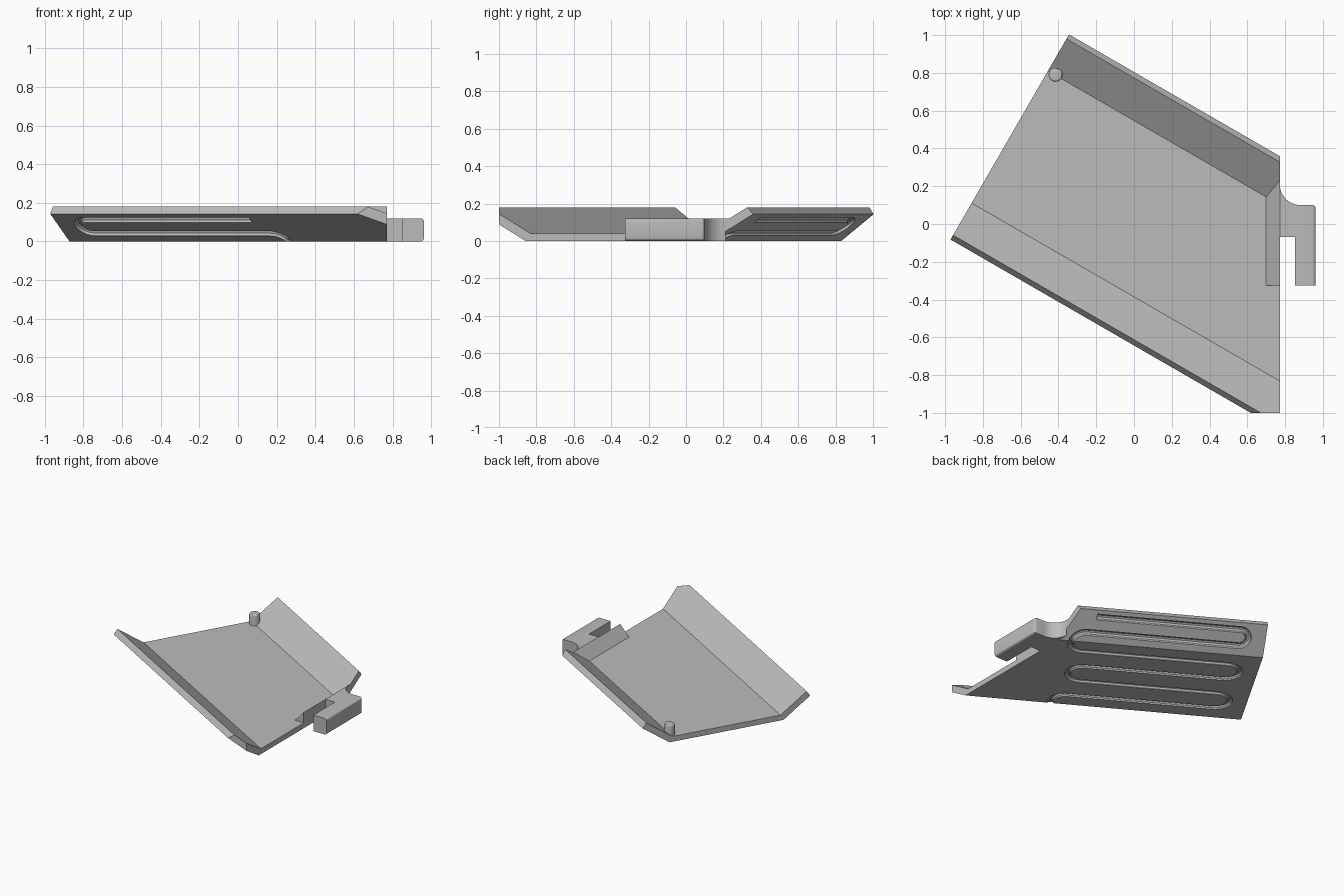
import bpy, bmesh, math
from mathutils import Vector, Matrix

if "Cube" in bpy.data.objects:
    bpy.data.objects.remove(bpy.data.objects["Cube"], do_unlink=True)

grey = bpy.data.materials.new("plain_grey")
grey.use_nodes = True
grey.diffuse_color = (0.5, 0.5, 0.5, 1)
grey.node_tree.nodes["Principled BSDF"].inputs["Base Color"].default_value = (0.5, 0.5, 0.5, 1)

TURN = Matrix.Rotation(math.radians(-30), 4, 'Z')   # tray runs 30 degrees off the x axis
MID = 0.07        # tray centre line
FOLD = 0.427      # outer half width of the flat floor
CUT_X = 0.772     # trimmed right side


def add(name, bm):
    bmesh.ops.recalc_face_normals(bm, faces=bm.faces)
    mesh = bpy.data.meshes.new(name)
    bm.to_mesh(mesh)
    bm.free()
    ob = bpy.data.objects.new(name, mesh)
    bpy.context.collection.objects.link(ob)
    mesh.materials.append(grey)
    return ob


def prism(points, offset):
    """Extrude a closed outline of 3D points along an offset."""
    bm = bmesh.new()
    face = bm.faces.new([bm.verts.new(p) for p in points])
    ext = bmesh.ops.extrude_face_region(bm, geom=[face])
    moved = [g for g in ext["geom"] if isinstance(g, bmesh.types.BMVert)]
    bmesh.ops.translate(bm, verts=moved, vec=offset)
    return bm


def smooth(ob):
    bpy.ops.object.select_all(action='DESELECT')
    ob.select_set(True)
    bpy.context.view_layer.objects.active = ob
    bpy.ops.object.shade_smooth_by_angle(angle=math.radians(30))


# Tray: folded sheet with flared walls, trimmed on the right and the front
half = [(FOLD, 0), (0.627, 0.143), (0.6, 0.18), (0.404, 0.04)]
outline = half + [(-w, z) for w, z in reversed(half)]
bm = prism([(-0.8, MID + w, z) for w, z in outline], (2.4, 0, 0))
bm.transform(TURN)
for co, no in (((CUT_X, 0, 0), (1, 0, 0)), ((0, -1, 0), (0, -1, 0))):
    cut = bmesh.ops.bisect_plane(bm, geom=bm.verts[:] + bm.edges[:] + bm.faces[:],
                                 plane_co=co, plane_no=no, clear_outer=True)
    rim = [g for g in cut["geom_cut"] if isinstance(g, bmesh.types.BMEdge)]
    bmesh.ops.contextual_create(bm, geom=rim)
tray = add("tray", bm)


# Serpentine groove pressed into the underside, following the folds
def on_sheet(u, s):
    """Map a position on the unfolded underside to the folded tray."""
    over = max(abs(s) - FOLD, 0)
    w = min(abs(s), FOLD) + over * 0.814
    return TURN @ Vector((u, MID + math.copysign(w, s), over * 0.581))


rows = [0.62, 0.5, 0.3, 0.1, -0.1, -0.3, -0.5, -0.62]
ends = [-0.68, 0.52, -0.68, 0.47, -0.68, 0.52, -0.68]
path = [on_sheet(0.37, rows[0])]
for a, b, end in zip(rows, rows[1:], ends):
    r = (a - b) / 2
    side = math.copysign(1, end)
    for i in range(17):
        t = math.pi * i / 16
        path.append(on_sheet(end - side * r + side * r * math.sin(t), (a + b) / 2 + r * math.cos(t)))
path.append(on_sheet(0.37, rows[-1]))

curve = bpy.data.curves.new("groove_path", 'CURVE')
curve.dimensions = '3D'
curve.bevel_depth = 0.022
curve.bevel_resolution = 3
curve.use_fill_caps = True
line = curve.splines.new('POLY')
line.points.add(len(path) - 1)
for p, co in zip(line.points, path):
    p.co = (*co, 1)
guide = bpy.data.objects.new("groove_path", curve)
bpy.context.collection.objects.link(guide)
tube = guide.evaluated_get(bpy.context.evaluated_depsgraph_get()).to_mesh()
bm = bmesh.new()
bm.from_mesh(tube)
bmesh.ops.remove_doubles(bm, verts=bm.verts, dist=0.0001)
bpy.data.objects.remove(guide, do_unlink=True)
cutter = add("groove_cutter", bm)

mod = tray.modifiers.new("groove", 'BOOLEAN')
mod.operation = 'DIFFERENCE'
mod.solver = 'EXACT'
mod.object = cutter
bpy.context.view_layer.objects.active = tray
bpy.ops.object.modifier_apply(modifier=mod.name)
bpy.data.objects.remove(cutter, do_unlink=True)
smooth(tray)

# Ramp rising along the right edge, its back end buried in the rear wall
bm = bmesh.new()
front = [(0.70, -0.325, 0.04), (CUT_X, -0.325, 0.04), (CUT_X, -0.325, 0.12)]
back = [(0.70, 0.155, 0.04), (CUT_X, 0.15, 0.04), (CUT_X, 0.23, 0.12)]
f = [bm.verts.new(p) for p in front]
b = [bm.verts.new(p) for p in back]
bm.faces.new(f)
bm.faces.new(b)
for i in range(3):
    j = (i + 1) % 3
    bm.faces.new((f[i], f[j], b[j], b[i]))
add("side_ramp", bm)

# Hook: arm with a concave fillet and a leg turned to the front
fillet = [(0.882 + 0.11 * math.cos(t), 0.21 + 0.11 * math.sin(t), 0)
          for t in (math.pi * (1 + i / 24) for i in range(13))]
corners = [(0.962, 0.10), (0.962, -0.325), (0.852, -0.325), (0.852, -0.07), (CUT_X, -0.07)]
bm = prism(fillet + [(x, y, 0) for x, y in corners], (0, 0, 0.12))
outer = [e for e in bm.edges if all(v.co.x > 0.95 for v in e.verts)
         and max(v.co.y for v in e.verts) > 0]
bmesh.ops.bevel(bm, geom=outer, offset=0.018, segments=4, profile=0.5, affect='EDGES')
smooth(add("side_hook", bm))

# Peg standing at the rear left corner of the floor
bm = bmesh.new()
bmesh.ops.create_cone(bm, cap_ends=True, segments=32, radius1=0.037, radius2=0.037, depth=0.1,
                      matrix=Matrix.Translation((-0.415, 0.79, 0.07)))
top = [e for e in bm.edges if all(v.co.z > 0.11 for v in e.verts)]
bmesh.ops.bevel(bm, geom=top, offset=0.01, segments=3, profile=0.5, affect='EDGES')
smooth(add("peg", bm))
